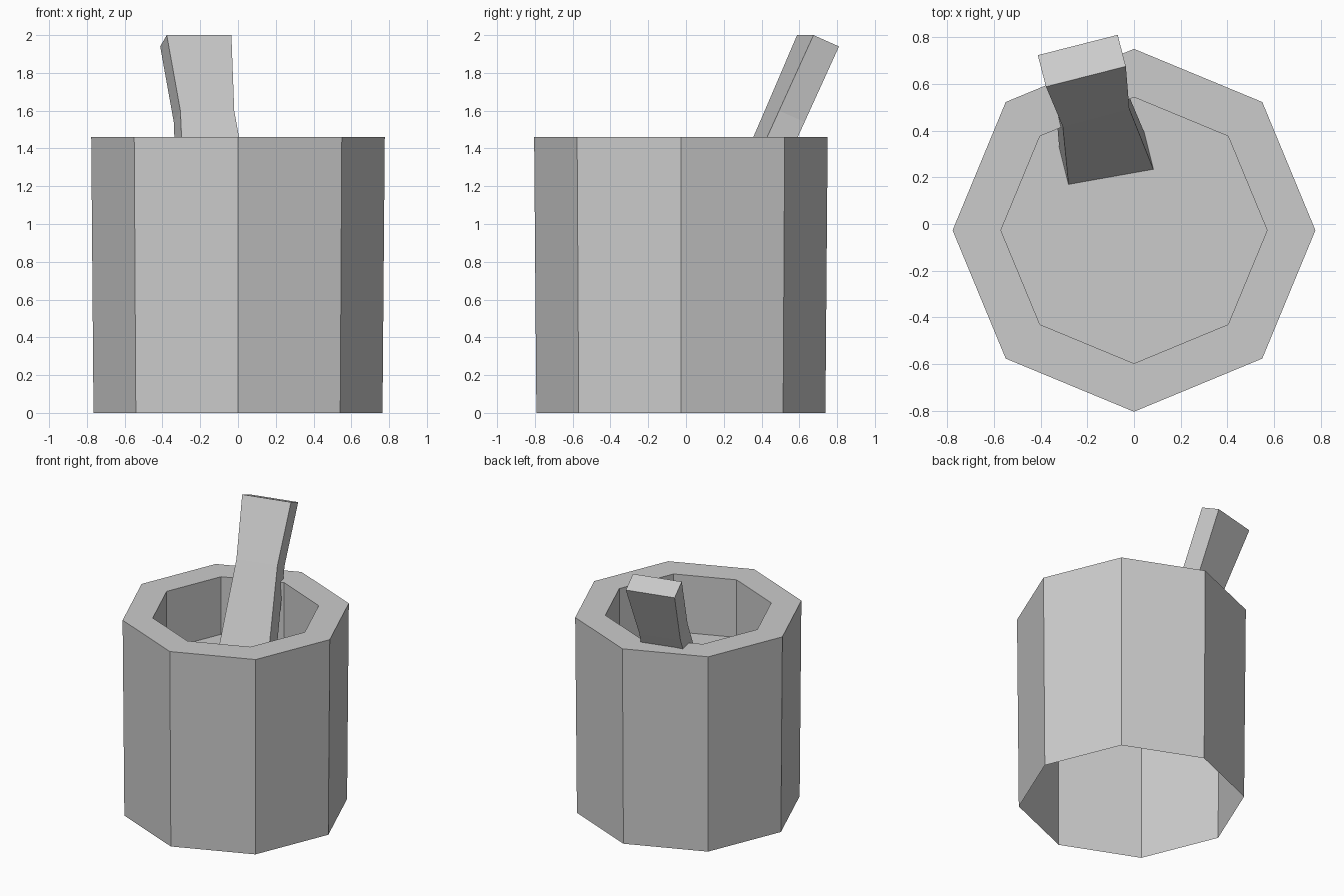
import bpy, bmesh
from math import sin, cos, pi

cube = bpy.data.objects.get("Cube")
if cube:
    bpy.data.objects.remove(cube, do_unlink=True)

SIDES = 8
CENTRE_Y = -0.027
RIM_Z, FLOOR_Z = 1.46, 1.03

stone = bpy.data.materials.new("stone grey")
stone.use_nodes = True
colour = (0.6, 0.6, 0.6, 1)
stone.diffuse_color = colour
stone.node_tree.nodes["Principled BSDF"].inputs["Base Color"].default_value = colour


def loft(name, rings, cap_start, cap_end):
    """Join rings of points with quads and optionally cap the ends."""
    bm = bmesh.new()
    loops = [[bm.verts.new(p) for p in ring] for ring in rings]
    for a, b in zip(loops, loops[1:]):
        n = len(a)
        for i in range(n):
            j = (i + 1) % n
            bm.faces.new((a[i], a[j], b[j], b[i]))
    if cap_start:
        bm.faces.new(loops[0][::-1])
    if cap_end:
        bm.faces.new(loops[-1])
    mesh = bpy.data.meshes.new(name)
    bm.to_mesh(mesh)
    bm.free()
    mesh.materials.append(stone)
    obj = bpy.data.objects.new(name, mesh)
    bpy.context.collection.objects.link(obj)
    return obj


def octagon(radius, z):
    return [(radius * cos(2 * pi * i / SIDES),
             CENTRE_Y + radius * sin(2 * pi * i / SIDES), z)
            for i in range(SIDES)]


# Mortar bowl: outer wall open underneath, flat rim, straight well and floor
loft("mortar_bowl", [octagon(0.765, 0), octagon(0.777, RIM_Z),
                     octagon(0.57, RIM_Z), octagon(0.57, FLOOR_Z)],
     False, True)


# Pestle: leaning bar with a narrow waist, given by its front edges
def section(left, right, back):
    def behind(p):
        return tuple(a + b for a, b in zip(p, back))
    return [left, right, behind(right), behind(left)]


tilt = (-0.035, 0.135, -0.06)
loft("pestle", [
    section((-0.28, 0.165, 1.02), (0.085, 0.23, 1.02), (-0.04, 0.16, 0)),
    section((-0.305, 0.417, 1.6), (-0.02, 0.493, 1.6), tilt),
    section((-0.377, 0.588, 2.0), (-0.035, 0.675, 2.0), tilt),
], True, True)
